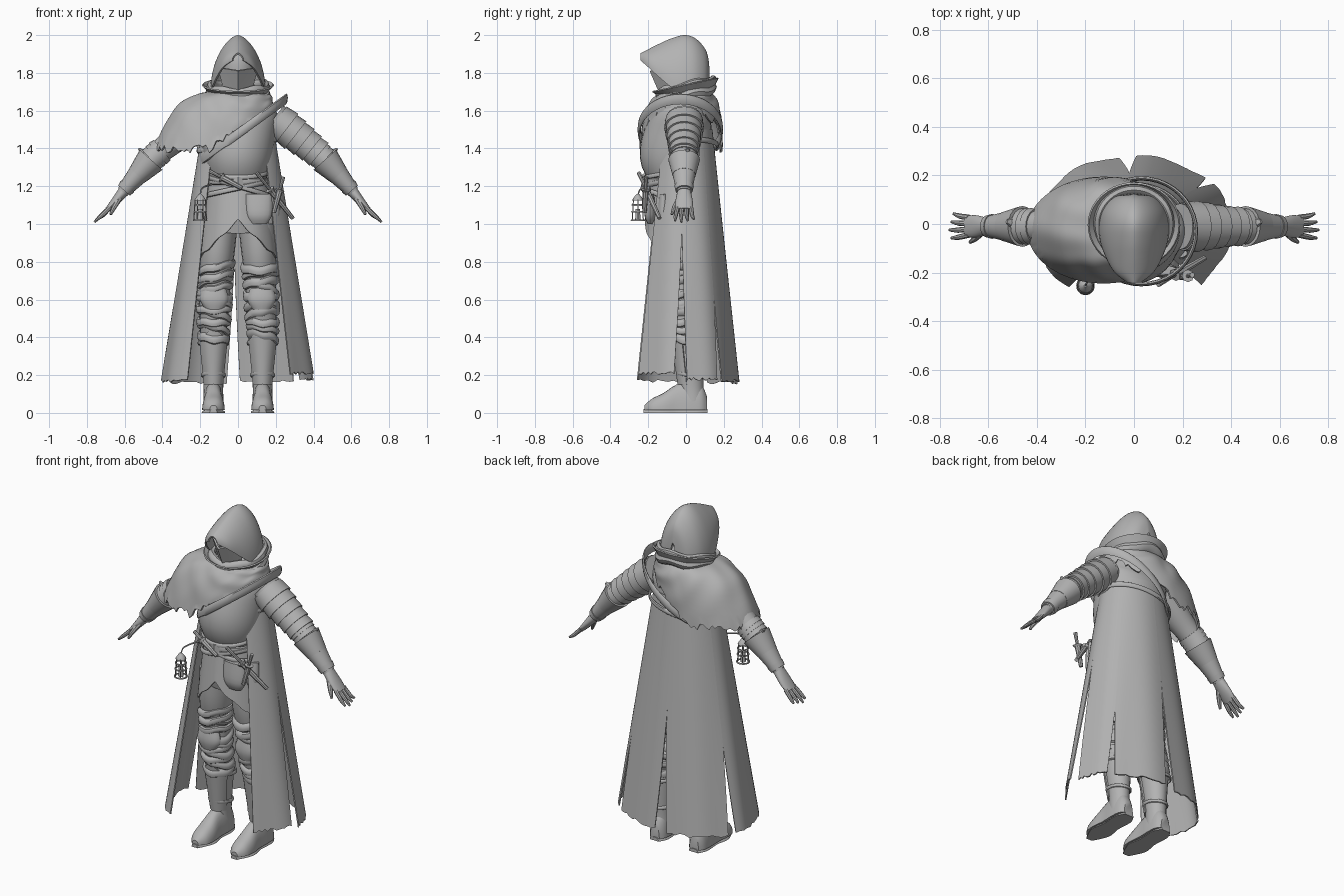
import bpy, bmesh, random
from math import sin, cos, pi, radians
from mathutils import Vector

random.seed(4)
if bpy.data.objects.get("Cube"):
    bpy.data.objects.remove(bpy.data.objects["Cube"])

grey = bpy.data.materials.new("plain grey")
grey.use_nodes = True
grey.diffuse_color = (.45, .45, .45, 1)
grey.node_tree.nodes["Principled BSDF"].inputs["Base Color"].default_value = grey.diffuse_color


def grid(name, point, columns, rows, thickness=0, caps=False):
    """Surface from point(u, v); coincident seams are welded."""
    bm = bmesh.new()
    verts = [[bm.verts.new(point(i / columns, j / rows)) for i in range(columns + 1)]
             for j in range(rows + 1)]
    for j in range(rows):
        for i in range(columns):
            bm.faces.new((verts[j][i], verts[j][i + 1], verts[j + 1][i + 1], verts[j + 1][i]))
    bmesh.ops.remove_doubles(bm, verts=bm.verts, dist=.0001)
    if caps:
        bmesh.ops.holes_fill(bm, edges=[e for e in bm.edges if e.is_boundary], sides=0)
    bmesh.ops.recalc_face_normals(bm, faces=bm.faces)
    if thickness:
        bmesh.ops.solidify(bm, geom=bm.faces[:], thickness=thickness)
        bmesh.ops.recalc_face_normals(bm, faces=bm.faces)
    for face in bm.faces:
        face.smooth = True
    for edge in bm.edges:
        edge.smooth = len(edge.link_faces) == 2 and edge.calc_face_angle(0) < .7
    mesh = bpy.data.meshes.new(name)
    bm.to_mesh(mesh)
    bm.free()
    mesh.materials.append(grey)
    obj = bpy.data.objects.new(name, mesh)
    bpy.context.scene.collection.objects.link(obj)


def spline(rows, t):
    """Smooth interpolation through a list of rows."""
    last = len(rows) - 1
    k = min(int(t * last), last - 1)
    f = t * last - k
    a, b, c, d = [rows[min(max(k + n, 0), last)] for n in (-1, 0, 1, 2)]
    return [q + f / 2 * (r - p + f * (2 * p - 5 * q + 4 * r - s + f * (3 * (q - r) + s - p)))
            for p, q, r, s in zip(a, b, c, d)]


def tube(name, rows, sides=20, steps=4, mirror=1):
    """Oval tube; each row is x, y, z, depth radius, cross radius."""
    def point(u, v):
        x, y, z, depth, cross = spline(rows, v)
        ahead = Vector(spline(rows, min(v + .02, 1))[:3])
        behind = Vector(spline(rows, max(v - .02, 0))[:3])
        along = (ahead - behind).normalized()
        side = (Vector((0, 1, 0)) - along * along.y).normalized()
        p = Vector((x, y, z)) + side * depth * sin(2 * pi * u) + along.cross(side) * cross * cos(2 * pi * u)
        return p.x * mirror, p.y, p.z
    grid(name, point, sides, steps * (len(rows) - 1), caps=True)


def ring(name, centre, rx, ry, height, thick, slope_x=0, slope_y=0, wave=0):
    """Belt, wrap or scarf fold, tilted by the slopes."""
    def point(u, v):
        a, b = 2 * pi * u, 2 * pi * v
        x, y = (rx + thick * cos(b)) * cos(a), (ry + thick * cos(b)) * sin(a)
        z = height * sin(b) + slope_x * x + slope_y * y + wave * sin(5 * a)
        return centre[0] + x, centre[1] + y, centre[2] + z
    grid(name, point, 40, 8)


def arch(name, rows, closed, power=1, x=0, thickness=0):
    """Arched loft along y; each row is y, half width, bottom, top."""
    def point(u, v):
        y, width, low, high = spline(rows, v)
        a = u * pi * (2 if closed else 1)
        side = abs(cos(a)) ** power * (1 if cos(a) > 0 else -1)
        return x + width * side, y, low + (high - low) * max(0, sin(a))
    grid(name, point, 28, 4 * (len(rows) - 1), thickness, closed)


# Torso and breastplate
tube("torso", [(0, -.04, .96, .12, .16), (0, -.05, 1.1, .14, .17), (0, -.05, 1.22, .14, .15),
               (0, -.06, 1.35, .185, .18), (0, -.04, 1.48, .18, .2), (0, -.02, 1.58, .155, .21),
               (0, 0, 1.65, .12, .15), (0, 0, 1.76, .07, .07)], 32)
ring("breastplate_edge", (0, -.05, 1.28), .163, .165, .012, .008, 0, .2)

# Head, pointed mask, hood and cowl
tube("head", [(0, -.02, 1.68, .06, .06), (0, -.02, 1.78, .09, .085), (0, -.015, 1.88, .095, .09),
              (0, -.01, 1.95, .05, .05)])
grid("mask", lambda u, v: ((u - .5) * (.13 + .07 * v), -.12 - .06 * v + abs(u - .5) * (.1 + .08 * v),
                           1.675 + .14 * v + .03 * abs(u - .5)), 8, 4, .01)
arch("hood", [(.125, .015, 1.74, 1.82), (.11, .085, 1.71, 1.91), (.06, .13, 1.7, 1.975), (0, .145, 1.7, 2),
              (-.07, .14, 1.72, 1.985), (-.14, .115, 1.775, 1.955), (-.2, .08, 1.83, 1.925),
              (-.24, .03, 1.865, 1.905)], False, 1.25, thickness=.01)
ring("scarf_upper", (0, 0, 1.725), .145, .14, .026, .022, .02, .22, .006)
ring("scarf_lower", (0, -.005, 1.685), .145, .14, .03, .028, -.03, .2, .008)
grid("collar", lambda u, v: ((.13 + .055 * v) * cos(2 * pi * u), -.005 + (.125 + .045 * v) * sin(2 * pi * u),
                             1.68 + .06 * v + .035 * v * sin(2 * pi * u)), 40, 4, .008)


# Lopsided shoulder cape with a ragged hem
def shoulder_cape(u, v):
    a = 2 * pi * u
    hem_x, hem_y = -.125 + .315 * cos(a), -.025 + .22 * sin(a)
    hem_z = 1.4 + max(0, hem_x + .15) * .65
    x = .12 * cos(a) * (1 - v) + hem_x * v
    y = .12 * sin(a) * (1 - v) + hem_y * v
    bulge = .02 * sin(pi * v) + .008 * sin(14 * v - 3 * hem_x / .1) * v * (1 - v) * 2
    ragged = random.uniform(-.025, .02) if v == 1 and 0 < u < 1 else .007 * sin(9 * a + 6 * v) * v
    steep = 1.7 + .7 * max(0, -cos(a))
    return x + bulge * cos(a), y + bulge * sin(a), 1.7 + (hem_z - 1.7) * v ** steep + ragged


grid("shoulder_cape", shoulder_cape, 110, 16, .01)
ring("chest_strap", (.03, -.03, 1.5), .225, .218, .028, .009, .72)
ring("back_strap", (0, 0, 1.42), .212, .165, .015, .008, .15)


# Long cape in torn panels: angles run from the back towards the left side
def cape_panel(name, start, end, slit_start, slit_end, hem):
    def point(u, v):
        drop = v + (random.uniform(-.006, .006) if v == 1 else 0)
        z = 1.5 - (1.5 - hem) * drop
        fall = (1.5 - z) / 1.33
        low = start + max(0, slit_start - z) * 8
        high = end - max(0, slit_end - z) * 8
        a = radians(low + (high - low) * u)
        fold = 1 + .02 * fall * sin(8 * a)
        depth = .15 + (.14 if cos(a) > 0 else .19) * fall
        return (.19 + .215 * fall) * sin(a) * fold, -.01 + depth * cos(a) * fold, z
    grid(name, point, 14, 24, .007)


for n, panel in enumerate([(-138, -68, 0, .65, .17), (-68, -4, .65, .75, .16), (-4, 50, .85, .6, .17),
                           (50, 93, .6, .96, .18), (93, 136, .96, 0, .21)]):
    cape_panel(f"cape_panel_{n}", *panel)


# Hip cloth with two low points, and belts
def hip_cloth(u, v):
    a = 2 * pi * u
    x = (.16 + .045 * v) * cos(a)
    return x, -.045 + (.148 + .025 * v) * sin(a), 1.22 - v * (.2 + .95 * abs(x)) + .006 * sin(11 * a) * v


grid("hip_cloth", hip_cloth, 64, 8, .008)
ring("waist_belt", (0, -.05, 1.225), .165, .158, .018, .01)
ring("slung_belt_left", (0, -.05, 1.2), .172, .163, .014, .009, -.3)
ring("slung_belt_right", (0, -.05, 1.19), .172, .163, .014, .009, .22)
tube("buckle", [(0, -.215, 1.2, .012, .028), (0, -.215, 1.25, .012, .028)], 4, 1)
for n, (x, y, wide) in enumerate([(.11, -.19, .07), (.18, -.12, .04)]):
    tube(f"pouch_{n}", [(x, y, 1.0, .012, wide * .6), (x, y, 1.05, .03, wide), (x, y, 1.16, .02, wide)], 16)


# Daggers slung from the belts
def dagger(name, start, end):
    a, b = Vector(start), Vector(end)
    for part, low, high, size in [("grip", 0, .38, .011), ("guard", .36, .42, .026), ("sheath", .42, 1, .016)]:
        tube(f"{name}_{part}", [(*a.lerp(b, low), size, size), (*a.lerp(b, high), size * .7, size * .7)], 8, 2)


dagger("front_dagger", (.1, -.25, 1.27), (.29, -.14, 1.03))
dagger("hip_dagger", (.24, -.21, 1.25), (.19, -.22, 1.06))
dagger("small_dagger", (-.15, -.2, 1.28), (.02, -.23, 1.19))

# Caged lantern hung from the belt
lx, ly = -.2, -.255
for n, (z, r) in enumerate([(1.02, .034), (1.065, .031), (1.1, .029)]):
    ring(f"lantern_hoop_{n}", (lx, ly, z), r, r, .005, .004)
tube("lantern_cap", [(lx, ly, 1.125, .03, .03), (lx, ly, 1.14, .022, .022), (lx, ly, 1.16, .006, .006)], 12)
tube("lantern_candle", [(lx, ly, 1.02, .015, .015), (lx, ly, 1.08, .012, .012)], 10)
tube("lantern_hook", [(lx, ly, 1.15, .004, .004), (lx + .01, ly + .02, 1.19, .004, .004),
                      (lx + .06, ly + .1, 1.21, .006, .006)], 6)
for n in range(6):
    c, s = cos(n * pi / 3), sin(n * pi / 3)
    tube(f"lantern_bar_{n}", [(lx + .034 * c, ly + .034 * s, 1.015, .003, .003),
                              (lx + .027 * c, ly + .027 * s, 1.13, .003, .003)], 6, 1)

ARM = [(.19, -.01, 1.56, .095, .085), (.28, -.01, 1.49, .085, .078), (.38, -.01, 1.41, .068, .066),
       (.46, -.01, 1.34, .062, .058), (.54, -.01, 1.25, .052, .047), (.61, -.01, 1.17, .036, .032)]
LEG = [(.1, -.03, 1.02, .13, .1), (.11, -.04, .85, .11, .092), (.12, -.03, .7, .085, .08),
       (.125, -.03, .58, .078, .08), (.13, 0, .45, .08, .072), (.13, .02, .3, .07, .062)]


def arm_piece(name, start, end, flare_start, flare_end, mirror):
    rows = [spline(ARM, start), spline(ARM, end)]
    for row, flare in zip(rows, (flare_start, flare_end)):
        row[3] += flare
        row[4] += flare
    tube(name, rows, 20, 2, mirror)


# Layered plates on the uncovered shoulder
for n in range(5):
    arm_piece(f"shoulder_band_{n}", .04 + .09 * n, .16 + .09 * n, .006, .018, 1)

for side, m in (("left", 1), ("right", -1)):
    # Sleeve and gauntlet
    tube(f"{side}_arm", ARM, mirror=m)
    for n in range(3):
        arm_piece(f"{side}_elbow_wrap_{n}", .45 + .045 * n, .51 + .045 * n, .006, .012, m)
    arm_piece(f"{side}_gauntlet_cuff", .6, .78, .022, .008, m)
    arm_piece(f"{side}_gauntlet", .74, .92, .008, .005, m)
    arm_piece(f"{side}_wrist_band", .91, .97, .009, .008, m)
    tube(f"{side}_elbow_point", [(.48, .0, 1.35, .04, .03), (.525, .01, 1.4, .008, .005)], 8, 2, m)
    # Hand
    tube(f"{side}_palm", [(.6, -.01, 1.18, .034, .03), (.65, -.01, 1.12, .046, .022),
                          (.69, -.01, 1.075, .044, .015)], mirror=m)
    for n in range(4):
        y, reach = -.045 + .024 * n, .07 - .008 * abs(n - 1)
        tube(f"{side}_finger_{n}", [(.68, y, 1.085, .012, .012), (.69 + reach * .5, y * 1.2, 1.045, .011, .011),
                                    (.69 + reach, y * 1.4 + .005, 1.08 - reach, .006, .006)], 8, 3, m)
    tube(f"{side}_thumb", [(.625, -.03, 1.14, .016, .016), (.655, -.06, 1.09, .013, .013),
                           (.675, -.075, 1.05, .007, .007)], 8, 3, m)
    # Leg with knee pad and uneven wraps
    tube(f"{side}_leg", LEG, mirror=m)
    for n in range(11):
        x, y, z, depth, cross = spline(LEG, .3 + .056 * n)
        ring(f"{side}_leg_wrap_{n}", (x * m, y, z), cross + .004, depth + .004, random.uniform(.015, .026),
             .014, random.uniform(-.3, .3), random.uniform(-.25, .25), .004)
    tube(f"{side}_knee_pad", [(.125, -.09, .55, .03, .05), (.125, -.095, .6, .035, .075),
                              (.125, -.09, .66, .03, .06)], 16, mirror=m)
    # Boot: shaft, shin guard, foot, sole and straps
    tube(f"{side}_boot_shaft", [(.13, .035, .06, .065, .053), (.13, .03, .14, .062, .052),
                                (.13, .025, .25, .07, .06), (.13, .015, .42, .086, .078)], 24, mirror=m)

    def shin_guard(u, v):
        a = (u - .5) * 2.4
        return (m * (.13 + (.055 + .025 * v) * sin(a)), .03 - (.075 + .025 * v) * cos(a) - .015 * v,
                .15 + v * (.3 - .14 * abs(u - .5)))
    grid(f"{side}_shin_guard", shin_guard, 12, 6, .009)
    arch(f"{side}_boot_foot", [(.11, .03, .015, .09), (.08, .05, .015, .15), (.02, .055, .015, .17),
                               (-.05, .053, .015, .15), (-.12, .06, .015, .105), (-.18, .052, .015, .075),
                               (-.22, .02, .015, .04)], True, .8, m * .13)
    arch(f"{side}_boot_sole", [(.115, .03, 0, .02), (.06, .054, 0, .02), (-.04, .05, 0, .02),
                               (-.13, .062, 0, .02), (-.225, .02, 0, .02)], True, .7, m * .13)
    for n, (z, r) in enumerate([(.2, .06), (.37, .078)]):
        ring(f"{side}_boot_strap_{n}", (m * .13, .025, z), r, r + .012, .011, .006, 0, -.15)
